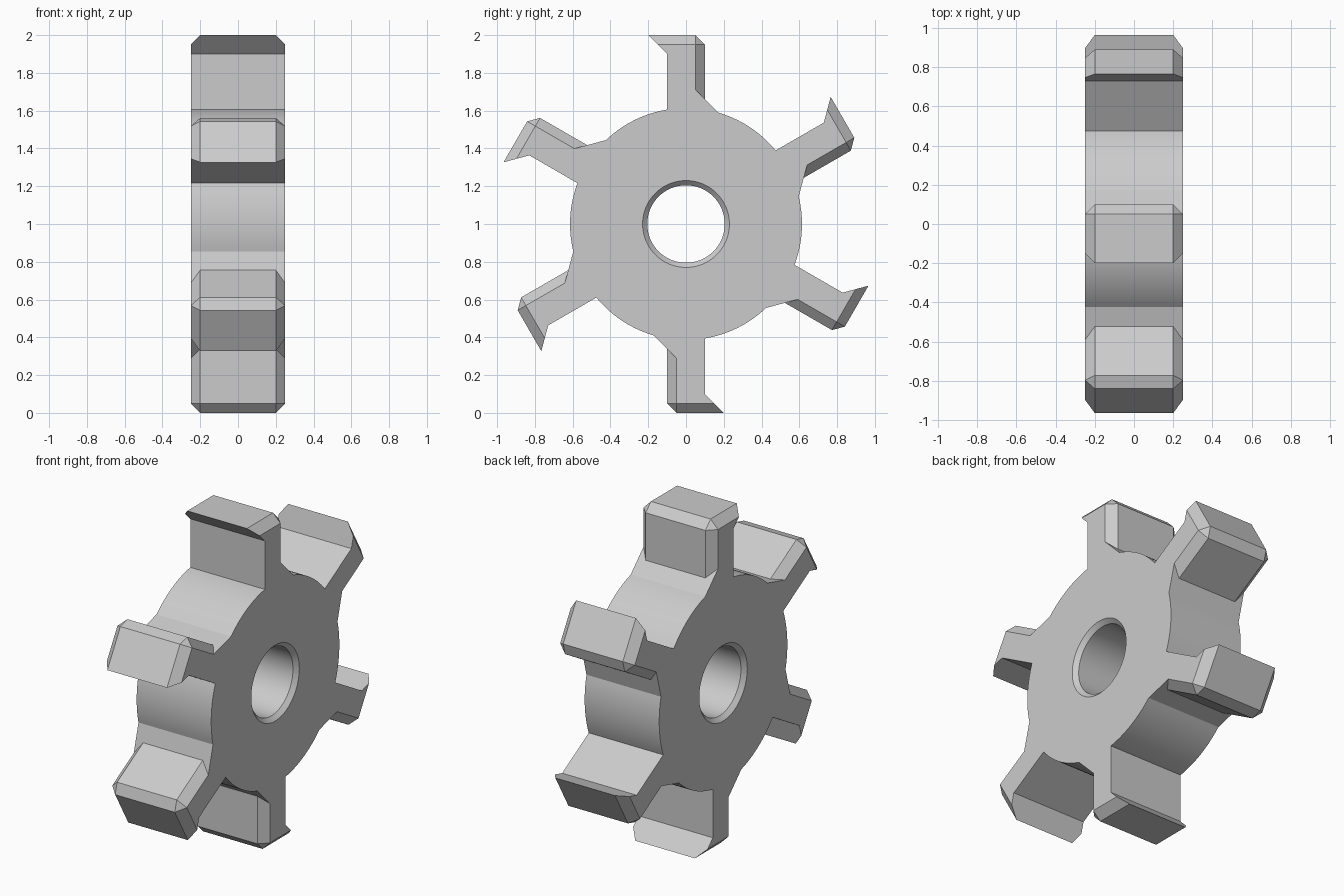
import bpy, bmesh
from math import sin, cos, asin, radians, pi
from mathutils import Matrix, Vector

if "Cube" in bpy.data.objects:
    bpy.data.objects.remove(bpy.data.objects["Cube"])

HALF = 0.25           # half thickness along x
RADIUS = 0.614        # hub radius
HAND = 0.1            # half width of a tooth
CHAMFER = 0.05
SLOPE = 0.762         # y + z on the sloped foot of a tooth
TEETH = 6
CENTRE = Matrix.Translation((0, 0, 1))

steel = bpy.data.materials.new("plain grey")
steel.use_nodes = True
steel.diffuse_color = (0.6, 0.6, 0.6, 1)
steel.node_tree.nodes["Principled BSDF"].inputs["Base Color"].default_value = (0.6, 0.6, 0.6, 1)


def turn(k):
    return Matrix.Rotation(-k * 2 * pi / TEETH, 4, 'X')


def prism(bm, outline):
    """Extrude a (y, z) outline through the full thickness."""
    face = bm.faces.new([bm.verts.new((-HALF, y, z)) for y, z in outline])
    new = bmesh.ops.extrude_face_region(bm, geom=[face])["geom"]
    verts = [g for g in new if isinstance(g, bmesh.types.BMVert)]
    bmesh.ops.translate(bm, verts=verts, vec=(2 * HALF, 0, 0))


def finish(bm, name):
    bmesh.ops.recalc_face_normals(bm, faces=bm.faces)
    bmesh.ops.transform(bm, matrix=CENTRE, verts=bm.verts)
    mesh = bpy.data.meshes.new(name)
    bm.to_mesh(mesh)
    bm.free()
    mesh.materials.append(steel)
    obj = bpy.data.objects.new(name, mesh)
    bpy.context.collection.objects.link(obj)
    return obj


# Hub: round disc with a sloped foot for every tooth
foot_y = (SLOPE - (2 * RADIUS ** 2 - SLOPE ** 2) ** 0.5) / 2
start = asin(foot_y / RADIUS)
end = 2 * pi / TEETH - asin(HAND / RADIUS)
STEPS = 14
sector = [(-HAND, SLOPE - CHAMFER), (CHAMFER, SLOPE - CHAMFER)]
for i in range(STEPS + 1):
    a = start + (end - start) * i / STEPS
    sector.append((RADIUS * sin(a), RADIUS * cos(a)))
outline = []
for k in range(TEETH):
    for y, z in sector:
        p = turn(k) @ Vector((0, y, z))
        outline.append((p.y, p.z))
bm = bmesh.new()
prism(bm, outline)
wheel = finish(bm, "toothed_wheel")

# Teeth: hooked bars, chamfered on the back and around the top
bm = bmesh.new()
prism(bm, [(-HAND, 0.5), (HAND, 0.5), (HAND, 1), (-2 * HAND, 1), (-HAND, 0.9)])


def chamfered(edge):
    a, b = (v.co for v in edge.verts)
    on_top = min(a.z, b.z) > 0.99
    on_back = min(a.y, b.y) > HAND - 0.01
    across = abs(a.x - b.x) > 0.01
    if across:
        return on_top and on_back
    return on_top or on_back


bmesh.ops.bevel(bm, geom=[e for e in bm.edges if chamfered(e)], offset=CHAMFER,
                offset_type='OFFSET', segments=1, affect='EDGES', profile=0.5)
first = list(bm.verts) + list(bm.edges) + list(bm.faces)
for k in range(1, TEETH):
    copy = bmesh.ops.duplicate(bm, geom=first)["geom"]
    verts = [g for g in copy if isinstance(g, bmesh.types.BMVert)]
    bmesh.ops.transform(bm, matrix=turn(k), verts=verts)
teeth = finish(bm, "teeth_helper")

# Bore cutter: a cylinder that flares at both ends
bm = bmesh.new()
SIDES = 64
rings = []
for x, r in [(-0.3, 0.28), (-0.225, 0.205), (0.225, 0.205), (0.3, 0.28)]:
    rings.append([bm.verts.new((x, r * sin(2 * pi * i / SIDES), r * cos(2 * pi * i / SIDES)))
                  for i in range(SIDES)])
for a, b in zip(rings, rings[1:]):
    for i in range(SIDES):
        j = (i + 1) % SIDES
        bm.faces.new((a[i], a[j], b[j], b[i]))
bm.faces.new(rings[0])
bm.faces.new(rings[-1])
bore = finish(bm, "bore_helper")

# Join the teeth to the hub and cut the bore
bpy.ops.object.select_all(action='DESELECT')
wheel.select_set(True)
bpy.context.view_layer.objects.active = wheel
for helper, operation in ((teeth, 'UNION'), (bore, 'DIFFERENCE')):
    helper.hide_render = True
    mod = wheel.modifiers.new(helper.name, 'BOOLEAN')
    mod.operation = operation
    mod.solver = 'EXACT'
    mod.object = helper
    bpy.ops.object.modifier_apply(modifier=mod.name)
    bpy.data.objects.remove(helper)

bpy.ops.object.shade_smooth_by_angle(angle=radians(25))
